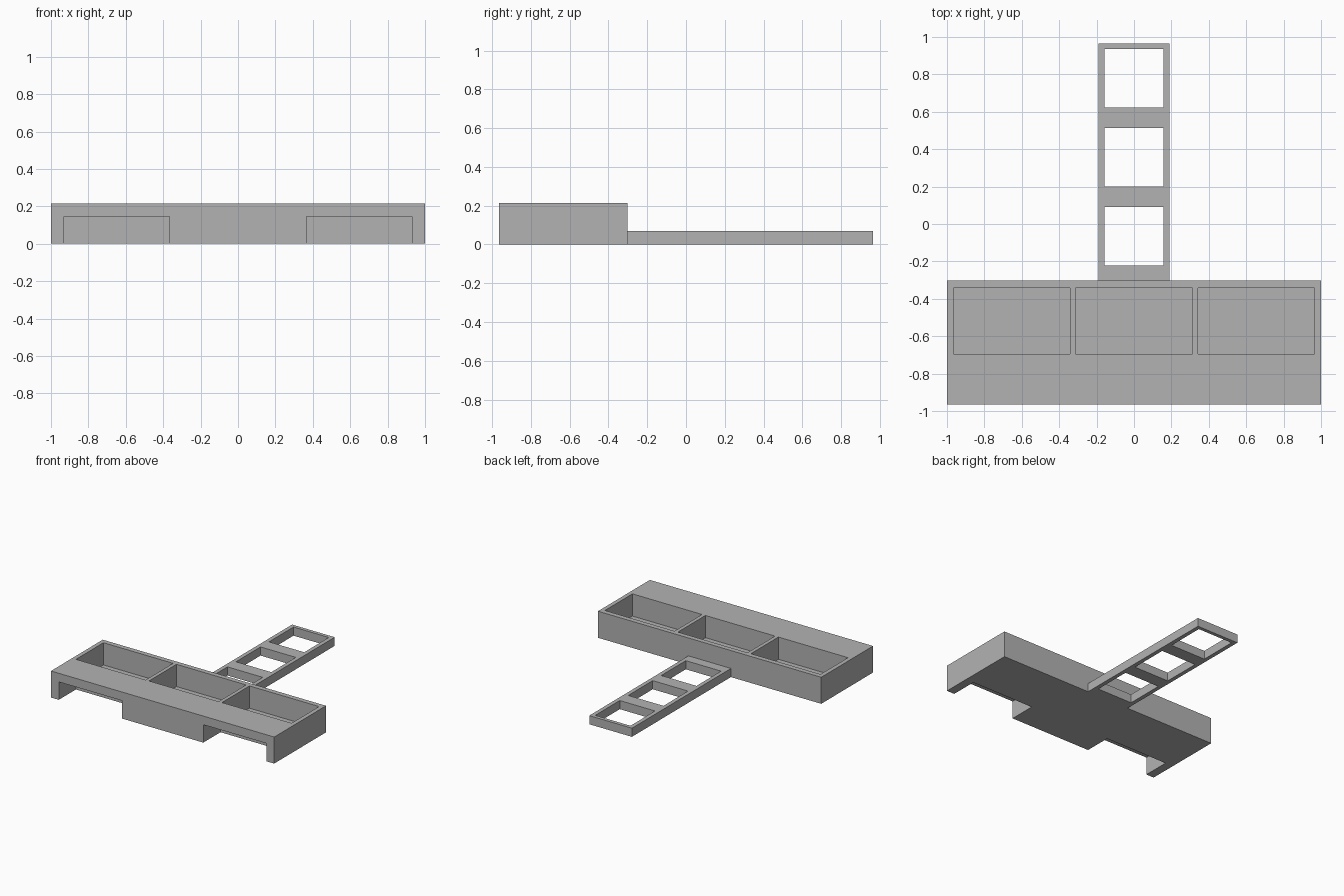
import bpy

cube = bpy.data.objects.get("Cube")
if cube:
    bpy.data.objects.remove(cube, do_unlink=True)

grey = bpy.data.materials.new("plain grey")
grey.use_nodes = True
COLOUR = (0.45, 0.45, 0.45, 1)
grey.diffuse_color = COLOUR
grey.node_tree.nodes["Principled BSDF"].inputs["Base Color"].default_value = COLOUR


def box(name, x, y, z):
    """Box spanning the given (low, high) ranges."""
    bpy.ops.mesh.primitive_cube_add(size=1)
    ob = bpy.context.object
    ob.name = name
    ob.data.materials.append(grey)
    for v in ob.data.vertices:
        v.co = [lo + (c + 0.5) * (hi - lo) for c, (lo, hi) in zip(v.co, (x, y, z))]
    return ob


def cut(ob, x, y, z):
    """Subtract a box from the object and discard the cutter."""
    cutter = box("cutter", x, y, z)
    cutter.hide_render = True
    mod = ob.modifiers.new("cut", "BOOLEAN")
    mod.operation, mod.solver, mod.object = "DIFFERENCE", "EXACT", cutter
    bpy.context.view_layer.objects.active = ob
    bpy.ops.object.modifier_apply(modifier=mod.name)
    bpy.data.objects.remove(cutter, do_unlink=True)


# Main tray block
FRONT, BACK = -0.965, -0.302
tray = box("tray_body", (-1, 1), (FRONT, BACK), (0, 0.215))

# Three open compartments in the top
for cx in (-0.654, 0, 0.654):
    cut(tray, (cx - 0.312, cx + 0.312), (-0.694, -0.342), (0.035, 0.3))

# Two notches under the front edge
for side in (-1, 1):
    xs = sorted((side * 0.365, side * 0.93))
    cut(tray, xs, (FRONT - 0.1, FRONT + 0.22), (-0.1, 0.145))

# Thin arm reaching backwards, with three square windows
arm = box("rear_arm", (-0.191, 0.191), (BACK, 0.965), (0, 0.07))
for cy in (-0.066, 0.357, 0.779):
    cut(arm, (-0.158, 0.158), (cy - 0.157, cy + 0.157), (-0.1, 0.2))
